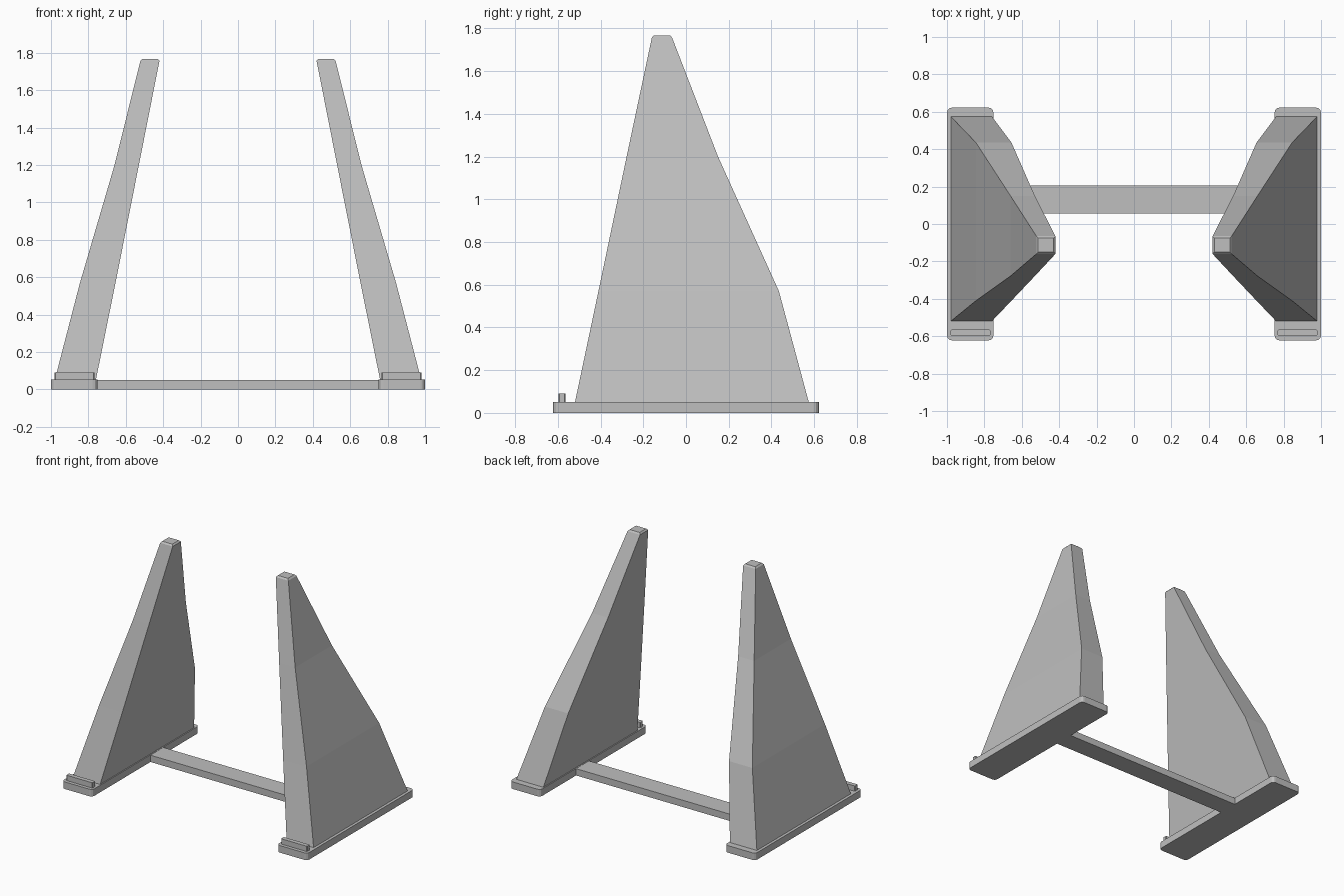
import bpy, bmesh
from mathutils import Vector

if "Cube" in bpy.data.objects:
    bpy.data.objects.remove(bpy.data.objects["Cube"], do_unlink=True)

grey = bpy.data.materials.new("plain_grey")
grey.use_nodes = True
COLOUR = (0.52, 0.52, 0.52, 1)
grey.diffuse_color = COLOUR
grey.node_tree.nodes["Principled BSDF"].inputs["Base Color"].default_value = COLOUR


def finish(name, bm):
    bmesh.ops.recalc_face_normals(bm, faces=bm.faces)
    mesh = bpy.data.meshes.new(name)
    bm.to_mesh(mesh)
    bm.free()
    mesh.materials.append(grey)
    obj = bpy.data.objects.new(name, mesh)
    bpy.context.collection.objects.link(obj)
    return obj


def box(name, low, high, corner=0.0, segments=3):
    """Box between two corners, with optional rounded vertical edges."""
    low, high = Vector(low), Vector(high)
    bm = bmesh.new()
    bmesh.ops.create_cube(bm, size=1)
    for v in bm.verts:
        v.co = (low + high) / 2 + v.co * (high - low)
    if corner:
        upright = [e for e in bm.edges
                   if abs(e.verts[0].co.z - e.verts[1].co.z) > 0.001]
        bmesh.ops.bevel(bm, geom=upright, offset=corner, segments=segments,
                        profile=0.5, affect='EDGES')
    return finish(name, bm)


def loft(name, sections, side):
    """Skin rectangular sections given as z, inner x, outer x, front y, back y."""
    bm = bmesh.new()
    rings = []
    for z, inner, outer, front, back in sections:
        rings.append([bm.verts.new((side * x, y, z)) for x, y in
                      ((inner, front), (outer, front), (outer, back), (inner, back))])
    for a, b in zip(rings, rings[1:]):
        for i in range(4):
            j = (i + 1) % 4
            bm.faces.new((a[i], a[j], b[j], b[i]))
    bm.faces.new(rings[0])
    bm.faces.new(rings[-1])
    return finish(name, bm)


# Tapering, inward-leaning upright with a small chamfered tip
UPRIGHT = [
    (0.05, 0.76, 0.98, -0.52, 0.575),
    (0.57, 0.655, 0.845, -0.41, 0.435),
    (1.20, 0.53, 0.66, -0.278, 0.15),
    (1.757, 0.42, 0.522, -0.16, -0.065),
    (1.768, 0.43, 0.512, -0.15, -0.075),
]

for label, side in (("left", 1), ("right", -1)):
    loft(label + "_upright", UPRIGHT, side)
    # Foot plate and the raised lip at its front
    xs = sorted((side * 0.752, side * 1.0))
    box(label + "_foot", (xs[0], -0.622, 0), (xs[1], 0.622, 0.052), 0.025)
    xs = sorted((side * 0.768, side * 0.98))
    box(label + "_front_lip", (xs[0], -0.597, 0.05), (xs[1], -0.565, 0.091), 0.004, 1)

# Bar joining the feet
box("cross_bar", (-0.755, 0.055, 0), (0.755, 0.205, 0.05))
